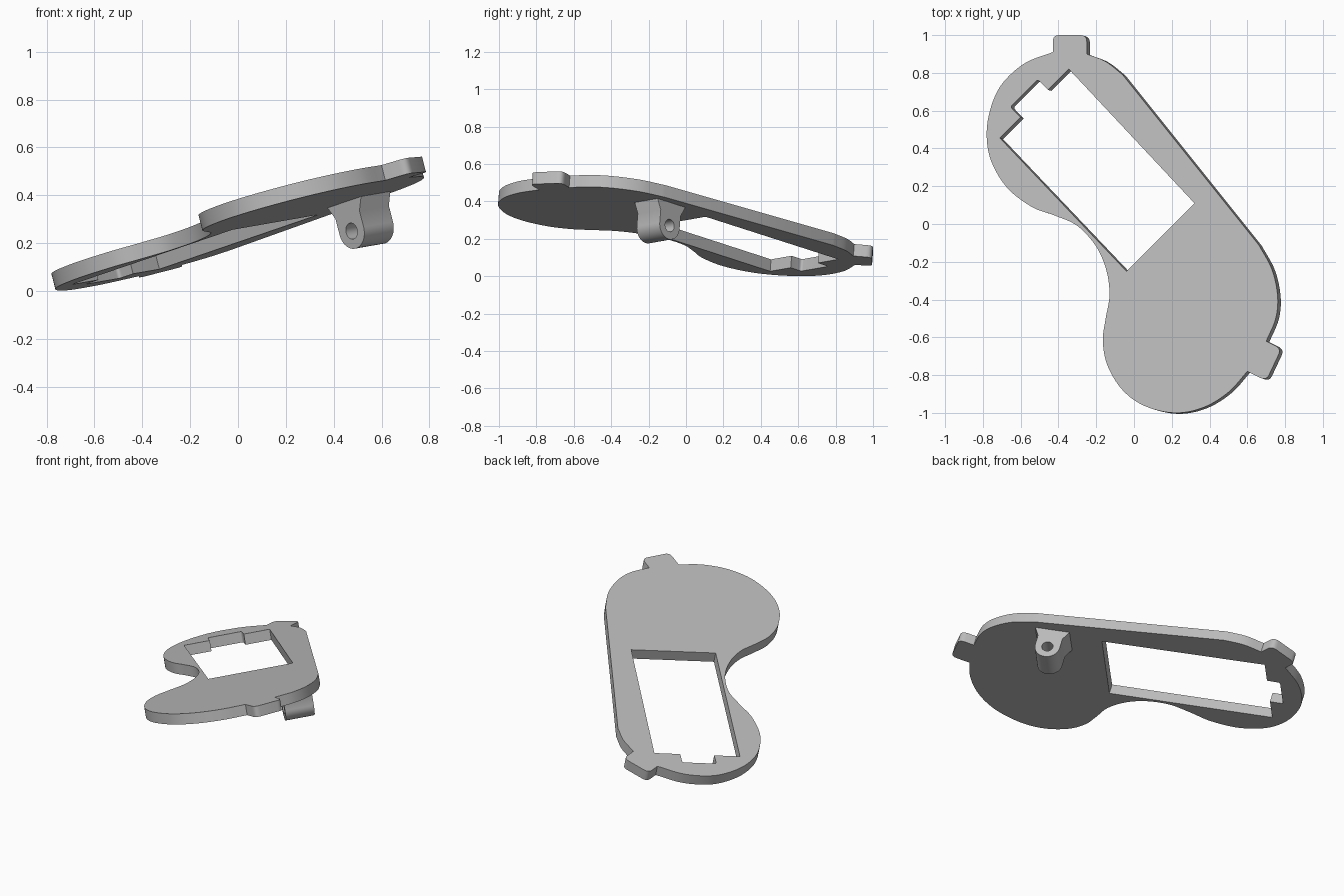
import bpy, bmesh, math
from mathutils import Vector

cube = bpy.data.objects.get("Cube")
if cube:
    bpy.data.objects.remove(cube, do_unlink=True)

# One grey for every part
grey = bpy.data.materials.new("plain grey")
grey.use_nodes = True
colour = (0.5, 0.5, 0.5, 1)
grey.diffuse_color = colour
grey.node_tree.nodes["Principled BSDF"].inputs["Base Color"].default_value = colour

# The plate lies on a tilted plane
SLOPE_X, SLOPE_Y, HEIGHT = 0.256, -0.081, 0.309
THICK = 0.066
normal = Vector((-SLOPE_X, -SLOPE_Y, 1)).normalized()


def on_plate(p):
    """Lift a plan point onto the sloping top of the plate."""
    x, y = p
    return Vector((x, y, SLOPE_X * x + SLOPE_Y * y + HEIGHT))


def smooth_span(points, steps=8):
    """Smooth curve through the points, keeping both ends sharp."""
    pts = [Vector(p) for p in points]
    pts = [2 * pts[0] - pts[1]] + pts + [2 * pts[-1] - pts[-2]]
    out = []
    for a, b, c, d in zip(pts, pts[1:], pts[2:], pts[3:]):
        for i in range(steps):
            t = i / steps
            out.append(0.5 * (2 * b + (c - a) * t + (2 * a - 5 * b + 4 * c - d) * t * t
                              + (3 * b - a - 3 * c + d) * t ** 3))
    return out + [pts[-2]]


def rounded(points, radius, steps=5):
    """Open path whose inner corners are rounded."""
    pts = [Vector(p) for p in points]
    out = [pts[0]]
    for a, b, c in zip(pts, pts[1:], pts[2:]):
        p = b + (a - b).normalized() * radius
        q = b + (c - b).normalized() * radius
        for i in range(steps + 1):
            t = i / steps
            out.append((1 - t) ** 2 * p + 2 * t * (1 - t) * b + t * t * q)
    return out + [pts[-1]]


def arc(radius, start, end, steps):
    return [(radius * math.cos(start + (end - start) * i / steps),
             radius * math.sin(start + (end - start) * i / steps)) for i in range(steps + 1)]


def extruded_part(name, loops, offset):
    """Fill an outer loop, with holes, and extrude it into a solid."""
    bm = bmesh.new()
    edges = []
    for loop in loops:
        clean = [p for i, p in enumerate(loop) if (p - loop[i - 1]).length > 1e-4]
        verts = [bm.verts.new(p) for p in clean]
        edges += [bm.edges.new((v, verts[i - 1])) for i, v in enumerate(verts)]
    bmesh.ops.triangle_fill(bm, edges=edges, use_beauty=True)
    grown = bmesh.ops.extrude_face_region(bm, geom=bm.faces[:], use_keep_orig=True)
    moved = [g for g in grown["geom"] if isinstance(g, bmesh.types.BMVert)]
    bmesh.ops.translate(bm, verts=moved, vec=offset)
    bmesh.ops.recalc_face_normals(bm, faces=bm.faces[:])
    mesh = bpy.data.meshes.new(name)
    bm.to_mesh(mesh)
    bm.free()
    mesh.shade_smooth()
    mesh.set_sharp_from_angle(angle=math.radians(30))
    mesh.materials.append(grey)
    obj = bpy.data.objects.new(name, mesh)
    bpy.context.collection.objects.link(obj)
    return obj


# Plate outline: two tabs joined by the sweeping edges of two lobes
outline = rounded([(-.43, .91), (-.43, 1), (-.25, 1), (-.25, .9)], .035)
outline += smooth_span([(-.25, .9), (-.15, .86), (-.06, .79)])
outline += smooth_span([(.66, -.11), (.73, -.24), (.76, -.38), (.75, -.5), (.7, -.62)])
outline += rounded([(.7, -.62), (.78, -.66), (.7, -.83), (.6, -.78)], .035)
outline += smooth_span([
    (.6, -.78), (.5, -.89), (.37, -.97), (.22, -1), (.06, -.965), (-.06, -.88),
    (-.14, -.75), (-.165, -.62), (-.15, -.5), (-.13, -.38), (-.145, -.25),
    (-.2, -.12), (-.3, -.01), (-.42, .045), (-.54, .09), (-.67, .19),
    (-.755, .33), (-.78, .47), (-.76, .61), (-.7, .74), (-.58, .85), (-.43, .91)])

# Slanted window with a notch at its upper end
window = [Vector(p) for p in [(-.345, .82), (.32, .11), (-.04, -.25), (-.71, .455), (-.6, .565)]]
window += rounded([(-.6, .565), (-.655, .62), (-.51, .765), (-.455, .71)], .015)

extruded_part("curved_plate",
              [[on_plate(p) for p in loop] for loop in (outline, window)],
              -normal * THICK)

# Hinge lug below the plate: rounded foot, flared root, pin hole
axis = Vector((1, 1, SLOPE_X + SLOPE_Y)).normalized()
side = axis.cross(normal)
LUG_LENGTH, LUG_RADIUS, HOLE_RADIUS = 0.175, 0.075, 0.034
centre = Vector((0.475, -0.21, 0.25))
root = (on_plate(centre.xy) - centre).dot(normal) - THICK

foot = arc(LUG_RADIUS, math.pi, 2 * math.pi, 20)
flare = [(LUG_RADIUS, root - .055), (.105, root), (.105, root + THICK / 2)]
profile = foot + flare + [(-x, y) for x, y in reversed(flare)]
hole = arc(HOLE_RADIUS, 0, 2 * math.pi, 24)[:-1]

extruded_part("hinge_lug",
              [[centre + side * x + normal * y for x, y in loop] for loop in (profile, hole)],
              axis * LUG_LENGTH)
